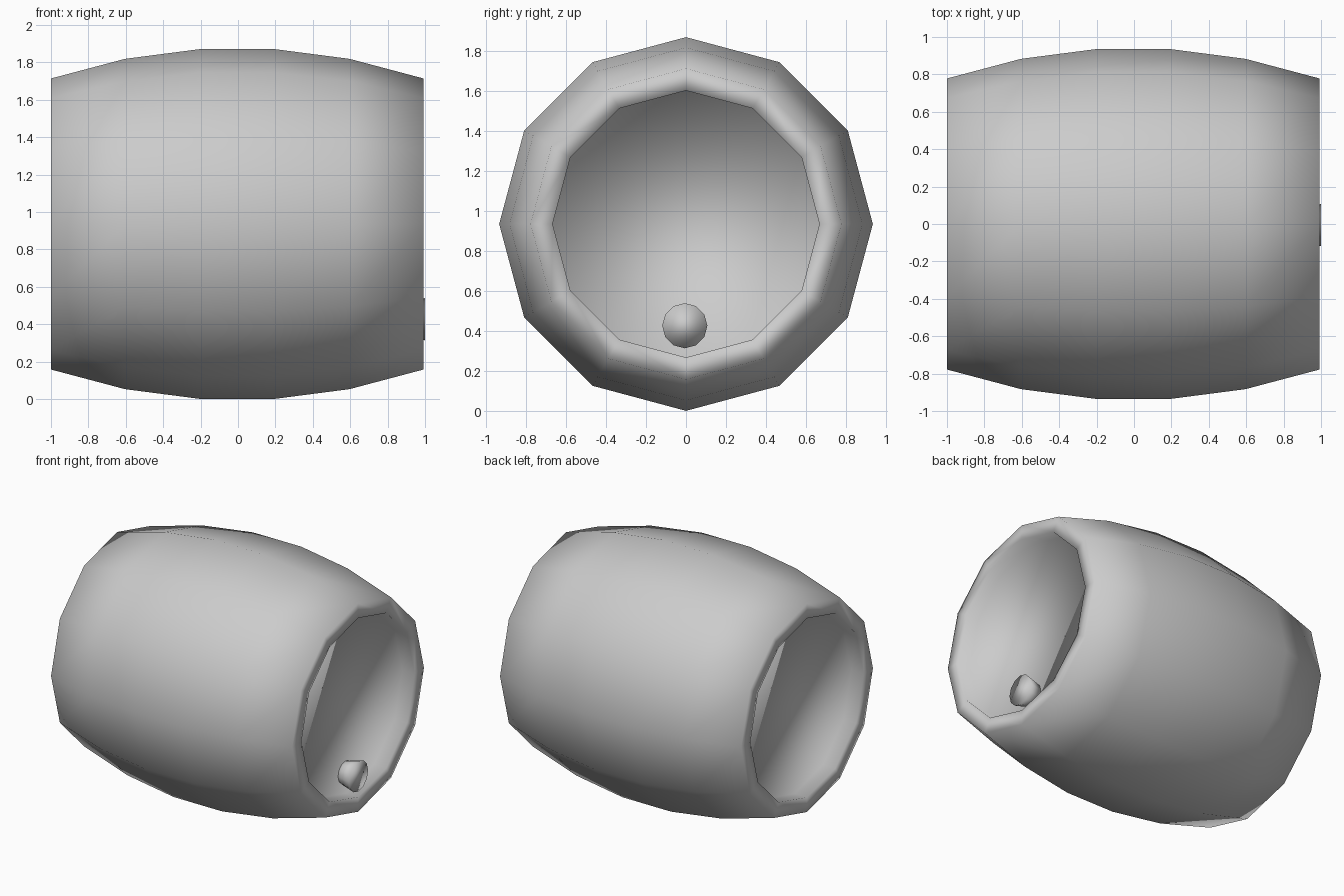
import bpy, bmesh, math

if "Cube" in bpy.data.objects:
    bpy.data.objects.remove(bpy.data.objects["Cube"])

SIDES = 12
AXIS_Z = 0.936

wood = bpy.data.materials.new("plain grey")
wood.diffuse_color = (0.6, 0.6, 0.6, 1)
wood.use_nodes = True
wood.node_tree.nodes["Principled BSDF"].inputs["Base Color"].default_value = wood.diffuse_color


def lathe_x(name, profile, y, z, sides=SIDES):
    """Closed smooth solid turned around the x axis; profile is (x, radius)."""
    bm = bmesh.new()
    rings = []
    for x, r in profile:
        ring = []
        for i in range(sides):
            a = 2 * math.pi * i / sides
            ring.append(bm.verts.new((x, y + r * math.sin(a), z + r * math.cos(a))))
        rings.append(ring)
    for a, b in zip(rings, rings[1:]):
        for i in range(sides):
            j = (i + 1) % sides
            bm.faces.new((a[i], a[j], b[j], b[i]))
    bm.faces.new(rings[0])
    bm.faces.new(rings[-1])
    bmesh.ops.recalc_face_normals(bm, faces=bm.faces)
    for f in bm.faces:
        f.smooth = True
    mesh = bpy.data.meshes.new(name)
    bm.to_mesh(mesh)
    bm.free()
    mesh.materials.append(wood)
    obj = bpy.data.objects.new(name, mesh)
    bpy.context.collection.objects.link(obj)
    return obj


# Barrel: shallow recessed head, rim and bulging staves, mirrored end to end
half = [(0.894, 0.668), (0.996, 0.668), (0.996, 0.778), (0.6, 0.883), (0.2, 0.935)]
profile = [(-x, r) for x, r in half] + half[::-1]
lathe_x("barrel", [(x - 0.004, r) for x, r in profile], 0, AXIS_Z)

# Bung: tapered plug in the right-hand head, wide end outwards
lathe_x("bung", [(0.87, 0.08), (1.0, 0.113)], -0.006, 0.427)
